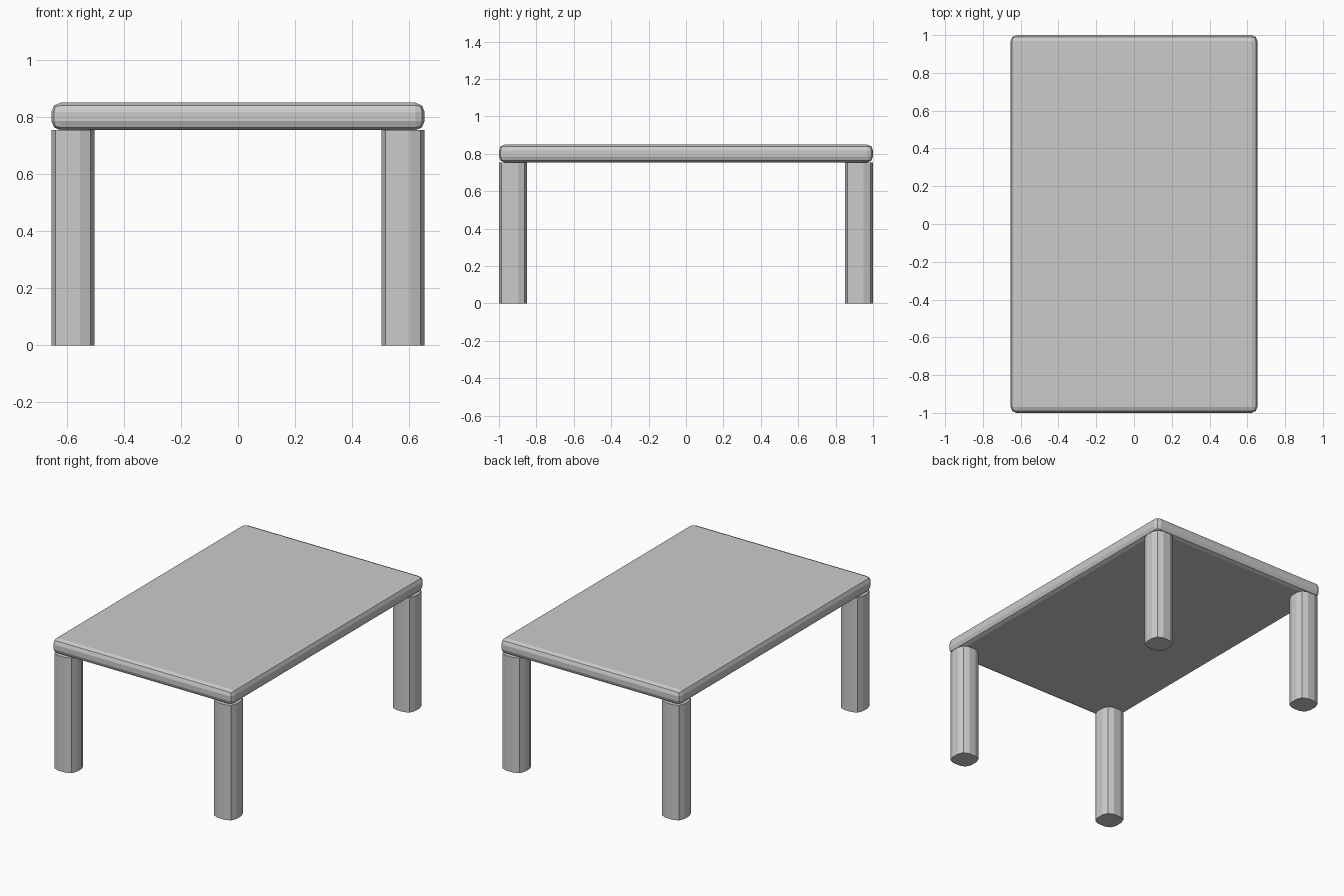
import bpy
import bmesh
from mathutils import Matrix, Vector

if "Cube" in bpy.data.objects:
    bpy.data.objects.remove(bpy.data.objects["Cube"])

HX, HY = 0.654, 1.0      # half width and half length
LEG_H, TOP_H = 0.754, 0.85
LEG_W = 0.151


def bevelled_box(name, lo, hi, radius, vertical_only=False):
    """Box between two corners with two-facet bevels on its edges."""
    lo, hi = Vector(lo), Vector(hi)
    size = hi - lo
    bm = bmesh.new()
    bmesh.ops.create_cube(bm, size=1, matrix=Matrix.Diagonal((*size, 1)))
    edges = [e for e in bm.edges if not vertical_only
             or abs(e.verts[0].co.z - e.verts[1].co.z) > 1e-4]
    bmesh.ops.bevel(bm, geom=edges, offset=radius, segments=2, profile=0.5,
                    affect='EDGES')
    mesh = bpy.data.meshes.new(name)
    bm.to_mesh(mesh)
    bm.free()
    obj = bpy.data.objects.new(name, mesh)
    obj.location = (lo + hi) / 2
    bpy.context.collection.objects.link(obj)
    return obj


# Table top, all edges bevelled
bevelled_box("table_top", (-HX, -HY, LEG_H), (HX, HY, TOP_H), 0.032)

# Four legs flush with the corners, bevelled along their height
for sy, end in ((-1, "front"), (1, "back")):
    for sx, side in ((-1, "left"), (1, "right")):
        cx, cy = sx * (HX - LEG_W / 2), sy * (HY - LEG_W / 2)
        h = LEG_W / 2
        bevelled_box(f"{end}_{side}_leg", (cx - h, cy - h, 0),
                     (cx + h, cy + h, LEG_H), 0.05, vertical_only=True)
